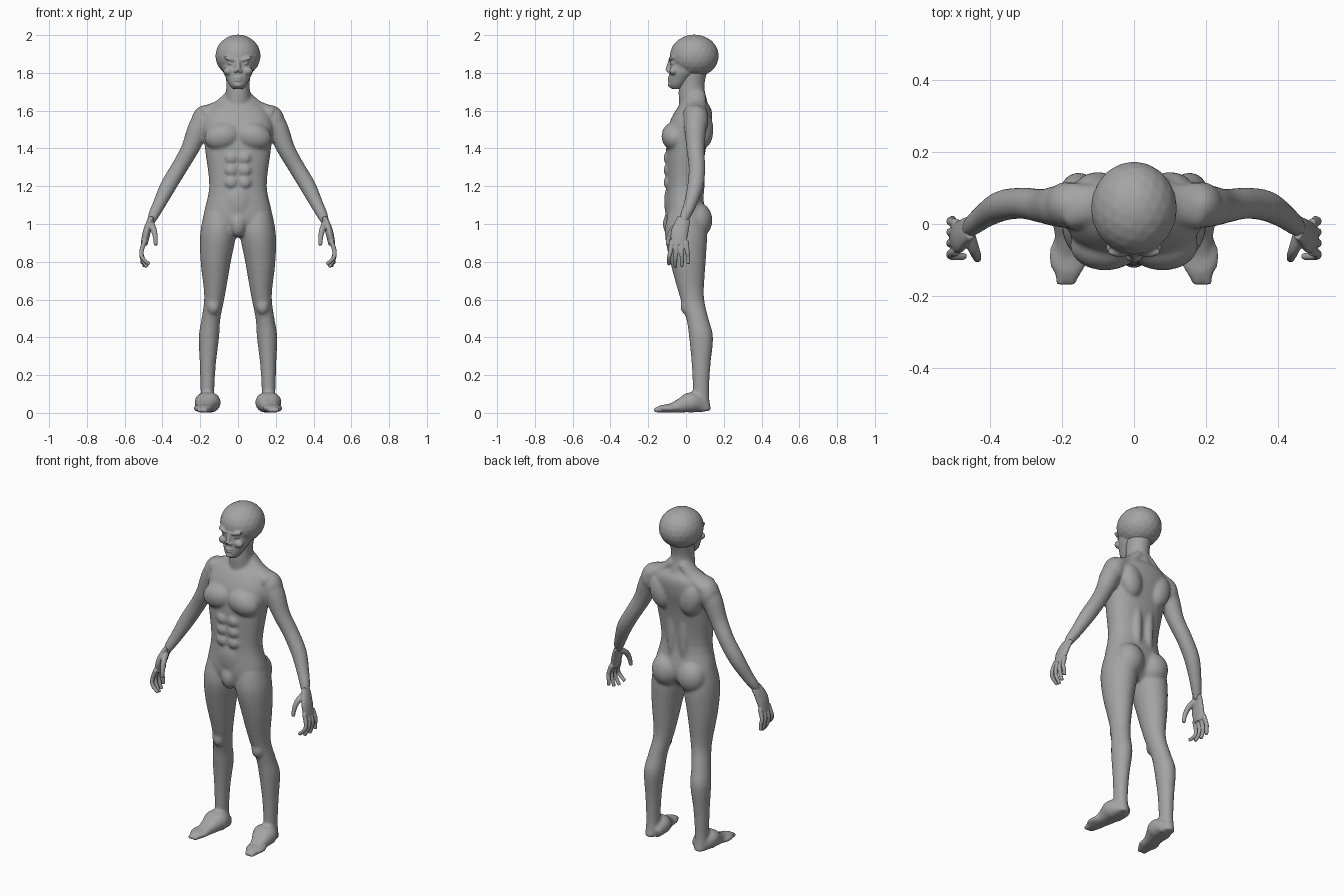
import bpy
import bmesh
import math
from mathutils import Vector, Matrix

cube = bpy.data.objects.get("Cube")
if cube:
    bpy.data.objects.remove(cube, do_unlink=True)

GREY = (.37, .37, .37, 1)
skin = bpy.data.materials.new("grey skin")
skin.use_nodes = True
skin.diffuse_color = GREY
skin.node_tree.nodes["Principled BSDF"].inputs["Base Color"].default_value = GREY


def resample(rows, steps=4):
    """Catmull-Rom curve through rows of numbers."""
    result = []
    last = len(rows) - 1
    for i in range(last):
        around = (rows[max(i - 1, 0)], rows[i], rows[i + 1], rows[min(i + 2, last)])
        for step in range(steps):
            t = step / steps
            point = []
            for before, start, end, after in zip(*around):
                leave, arrive = (end - before) / 2, (after - start) / 2
                ease = t * t * (3 - 2 * t)
                tangent = leave * t * (1 - t) ** 2 - arrive * t * t * (1 - t)
                point.append(start + (end - start) * ease + tangent)
            result.append(point)
    return result + [list(rows[last])]


def bend(value, power):
    return math.copysign(abs(value) ** power, value)


def limb(mesh, rows, depth=1.0, level=False, power=1.0, sides=24):
    """Tube through rows of x, y, z and radius; depth scales the radius front to back."""
    rows = resample(rows)
    points = [Vector(row[:3]) for row in rows]
    last = len(rows) - 1
    loops = []
    for i, centre in enumerate(points):
        along = Vector((0, 0, 1))
        if not level:
            along = (points[min(i + 1, last)] - points[max(i - 1, 0)]).normalized()
        across = Vector((1, 0, 0))
        across = (across - along * across.dot(along)).normalized()
        through = along.cross(across) * depth
        radius = rows[i][3]
        loop = []
        for side in range(sides):
            angle = math.tau * side / sides
            offset = across * bend(math.cos(angle), power) + through * bend(math.sin(angle), power)
            loop.append(mesh.verts.new(centre + offset * radius))
        loops.append(loop)
    for low, high in zip(loops, loops[1:]):
        for side in range(sides):
            following = (side + 1) % sides
            mesh.faces.new((low[side], low[following], high[following], high[side]))
    mesh.faces.new(reversed(loops[0]))
    mesh.faces.new(loops[last])


def lump(mesh, centre, radii, roll=0.0):
    """Ellipsoid muscle or feature, rolled about the y axis."""
    placing = Matrix.Translation(centre) @ Matrix.Rotation(roll, 4, 'Y') @ Matrix.Diagonal((*radii, 1))
    bmesh.ops.create_icosphere(mesh, subdivisions=3, radius=1, matrix=placing)


def reflect(verts):
    for vert in verts:
        vert.co.x = -vert.co.x


def add_other_side(mesh):
    """Copy everything so far to the other side."""
    originals = mesh.verts[:]
    bmesh.ops.duplicate(mesh, geom=originals + mesh.edges[:] + mesh.faces[:])
    reflect(originals)


def finish(shape, name, voxel, rounds):
    """Fuse the overlapping volumes into one smooth surface."""
    bmesh.ops.recalc_face_normals(shape, faces=shape.faces[:])
    mesh = bpy.data.meshes.new(name)
    shape.to_mesh(mesh)
    shape.free()
    mesh.materials.append(skin)
    mesh.polygons.foreach_set("use_smooth", [True] * len(mesh.polygons))
    part = bpy.data.objects.new(name, mesh)
    bpy.context.collection.objects.link(part)
    fuse = part.modifiers.new("fuse", 'REMESH')
    fuse.mode = 'VOXEL'
    fuse.voxel_size = voxel
    fuse.use_smooth_shade = True
    relax = part.modifiers.new("relax", 'SMOOTH')
    relax.factor = .5
    relax.iterations = rounds


# Body, paired parts first
body = bmesh.new()
# leg
limb(body, [
    (.1, 0, 1.06, .08), (.105, 0, .95, .095), (.118, .01, .8, .08), (.124, .03, .62, .055),
    (.143, .06, .5, .05), (.154, .08, .4, .054), (.16, .08, .25, .042), (.162, .08, .1, .036),
    (.162, .09, .01, .037)], depth=1.18, level=True)
# foot, resting on the ground and turned slightly outward
for lean in (-.015, .015):
    limb(body, [(.165 - .15 * y + lean, y, half, half) for y, half in
                [(.1, .03), (.03, .055), (-.03, .038), (-.09, .024), (-.14, .018), (-.17, .012)]])
lump(body, (.184, -.09, .024), (.054, .07, .022))
# arm
limb(body, [
    (.14, .055, 1.57, .06), (.2, .05, 1.52, .06), (.253, .05, 1.4, .048), (.31, .058, 1.3, .044),
    (.37, .05, 1.2, .043), (.42, .02, 1.1, .034), (.45, -.005, 1.04, .028), (.465, -.02, 1, .018)])
# trapezius
limb(body, [(.03, .06, 1.69, .03), (.1, .055, 1.62, .035), (.18, .05, 1.58, .045)], depth=1.5)
# deltoid, pectoral, shoulder blade
lump(body, (.188, .053, 1.545), (.06, .065, .085), -.2)
lump(body, (.08, -.06, 1.465), (.1, .07, .075), .25)
lump(body, (.1, .095, 1.5), (.065, .05, .1), .2)
# back muscle, buttock, kneecap
lump(body, (.04, .07, 1.26), (.03, .03, .2))
lump(body, (.085, .06, 1.02), (.085, .08, .095))
lump(body, (.13, 0, .565), (.035, .03, .045))
# abdominals
for row in range(3):
    lump(body, (.036, -.1, 1.35 - .065 * row), (.033, .02, .03))
add_other_side(body)
# torso
limb(body, [
    (0, 0, .93, .07), (0, 0, .98, .15), (0, 0, 1.05, .18), (0, -.01, 1.2, .152), (0, 0, 1.4, .175),
    (0, .02, 1.52, .187), (0, .04, 1.6, .16), (0, .045, 1.65, .1), (0, .04, 1.69, .06)],
    depth=.6, level=True, power=.85, sides=40)
# lower belly and groin
lump(body, (0, -.08, 1.12), (.075, .036, .1))
lump(body, (0, -.075, 1), (.045, .048, .07))
# neck
limb(body, [(0, .05, 1.58, .075), (0, .033, 1.68, .066), (0, .03, 1.74, .062), (0, .04, 1.82, .07)],
     depth=1.1, level=True)
finish(body, "body", .008, 9)

# Head, paired features first
head = bmesh.new()
# brow, eye, cheekbone, nostril
lump(head, (.04, -.077, 1.873), (.036, .015, .012), -.3)
lump(head, (.037, -.071, 1.849), (.021, .013, .009), -.3)
lump(head, (.05, -.066, 1.81), (.028, .022, .022))
lump(head, (.013, -.092, 1.81), (.01, .012, .01))
add_other_side(head)
# skull
lump(head, (0, .044, 1.89), (.12, .13, .113))
# jaw and face
limb(head, [(0, -.05, 1.715, .025), (0, -.045, 1.735, .044), (0, -.028, 1.77, .063),
            (0, -.008, 1.81, .08), (0, .008, 1.88, .09)], level=True)
# nose
limb(head, [(0, -.078, 1.875, .012), (0, -.098, 1.81, .013)])
# lips and chin
for height in (1.774, 1.759):
    lump(head, (0, -.086, height), (.022, .013, .006))
lump(head, (0, -.08, 1.736), (.022, .017, .014))
finish(head, "head", .005, 4)

# Hands
for name in ("left_hand", "right_hand"):
    hand = bmesh.new()
    # palm
    limb(hand, [(.455, -.01, 1.03, .016), (.47, -.02, 1, .018), (.485, -.035, .95, .021),
                (.497, -.038, .89, .018)], depth=2.2)
    # fingers, spreading and curling toward the tips
    for finger in range(4):
        knuckle = -.076 + .026 * finger
        tip = -.09 + .034 * finger
        reach = .765 + .015 * abs(finger - 1.4)
        curl = .47 + .012 * finger
        limb(hand, [(.494, knuckle, .91, .013), (.511, (knuckle + tip) / 2, .855, .012),
                    (.506, tip, (.855 + reach) / 2, .011), (curl, tip, reach, .01)], sides=12)
    # thumb
    limb(hand, [(.46, -.03, 1, .018), (.446, -.07, .97, .016), (.438, -.09, .93, .013),
                (.436, -.098, .887, .01)], sides=12)
    if name == "right_hand":
        reflect(hand.verts)
    finish(hand, name, .004, 3)
